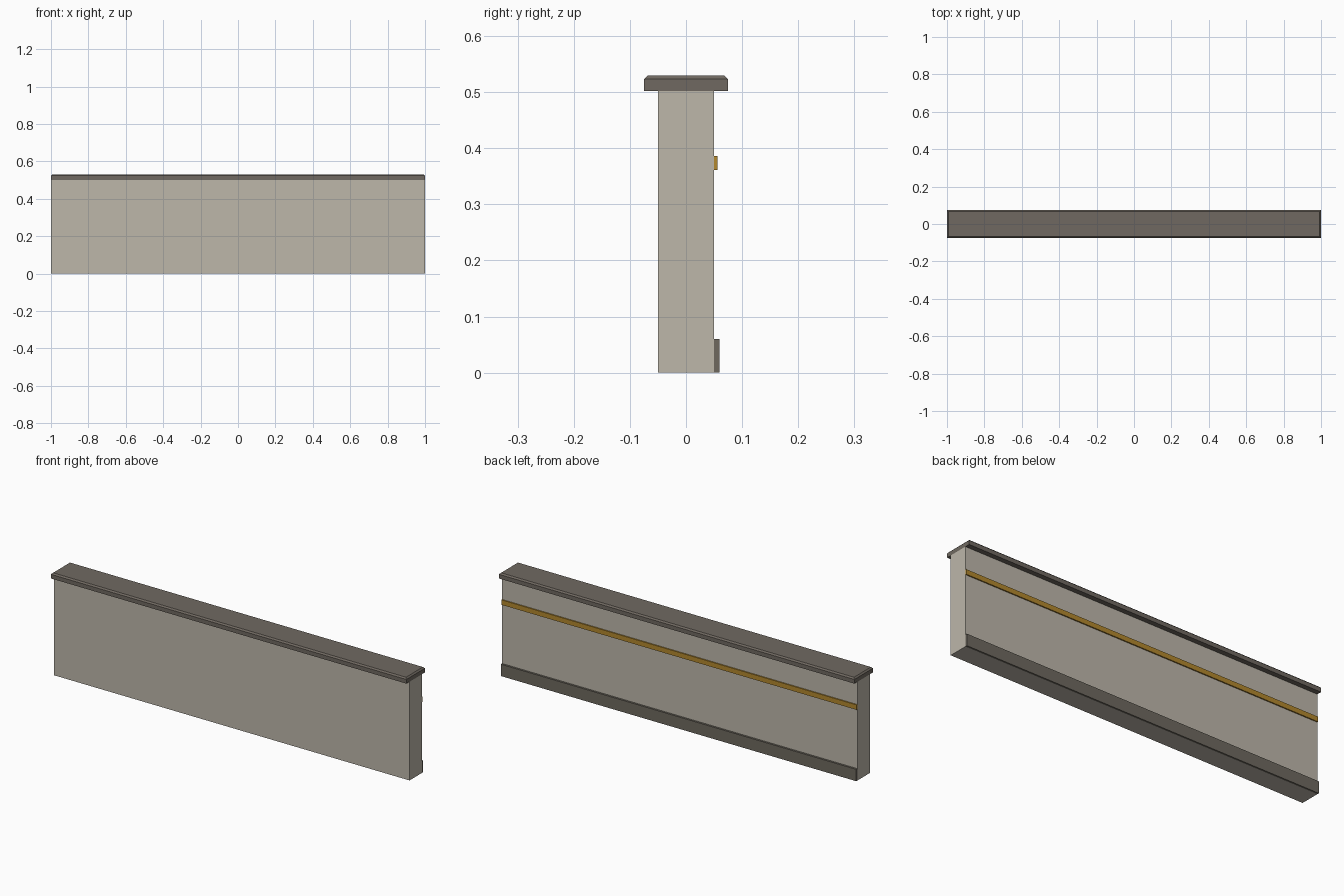
import bpy
import bmesh

if "Cube" in bpy.data.objects:
    bpy.data.objects.remove(bpy.data.objects["Cube"])


def linear(c):
    c /= 255
    return c / 12.92 if c <= 0.04045 else ((c + 0.055) / 1.055) ** 2.4


def material(name, r, g, b):
    mat = bpy.data.materials.new(name)
    mat.diffuse_color = (linear(r), linear(g), linear(b), 1)
    mat.use_nodes = True
    mat.node_tree.nodes["Principled BSDF"].inputs["Base Color"].default_value = mat.diffuse_color
    return mat


def box(name, y0, y1, z0, z1, mat, chamfer=0):
    """Full-length box, optionally with its top edges chamfered."""
    bm = bmesh.new()
    bmesh.ops.create_cube(bm, size=1)
    for v in bm.verts:
        v.co.x *= 2
        v.co.y = y1 if v.co.y > 0 else y0
        v.co.z = z1 if v.co.z > 0 else z0
    if chamfer:
        top = [e for e in bm.edges if all(v.co.z > z1 - 1e-5 for v in e.verts)]
        bmesh.ops.bevel(bm, geom=top, offset=chamfer, segments=1, affect='EDGES')
    mesh = bpy.data.meshes.new(name)
    bm.to_mesh(mesh)
    bm.free()
    mesh.materials.append(mat)
    obj = bpy.data.objects.new(name, mesh)
    bpy.context.collection.objects.link(obj)
    return obj


plaster = material("warm plaster", 189, 183, 170)
stone = material("dark stone", 112, 105, 97)
skirting_grey = material("skirting grey", 110, 105, 95)
brass = material("brass", 178, 136, 46)

# Wall panel
box("wall", -0.05, 0.05, 0, 0.502, plaster)
# Overhanging coping with chamfered top
box("coping", -0.075, 0.075, 0.502, 0.53, stone, 0.007)
# Back trim: skirting board and thin rail
box("skirting", 0.05, 0.06, 0, 0.06, skirting_grey)
box("brass_rail", 0.05, 0.056, 0.361, 0.386, brass)
